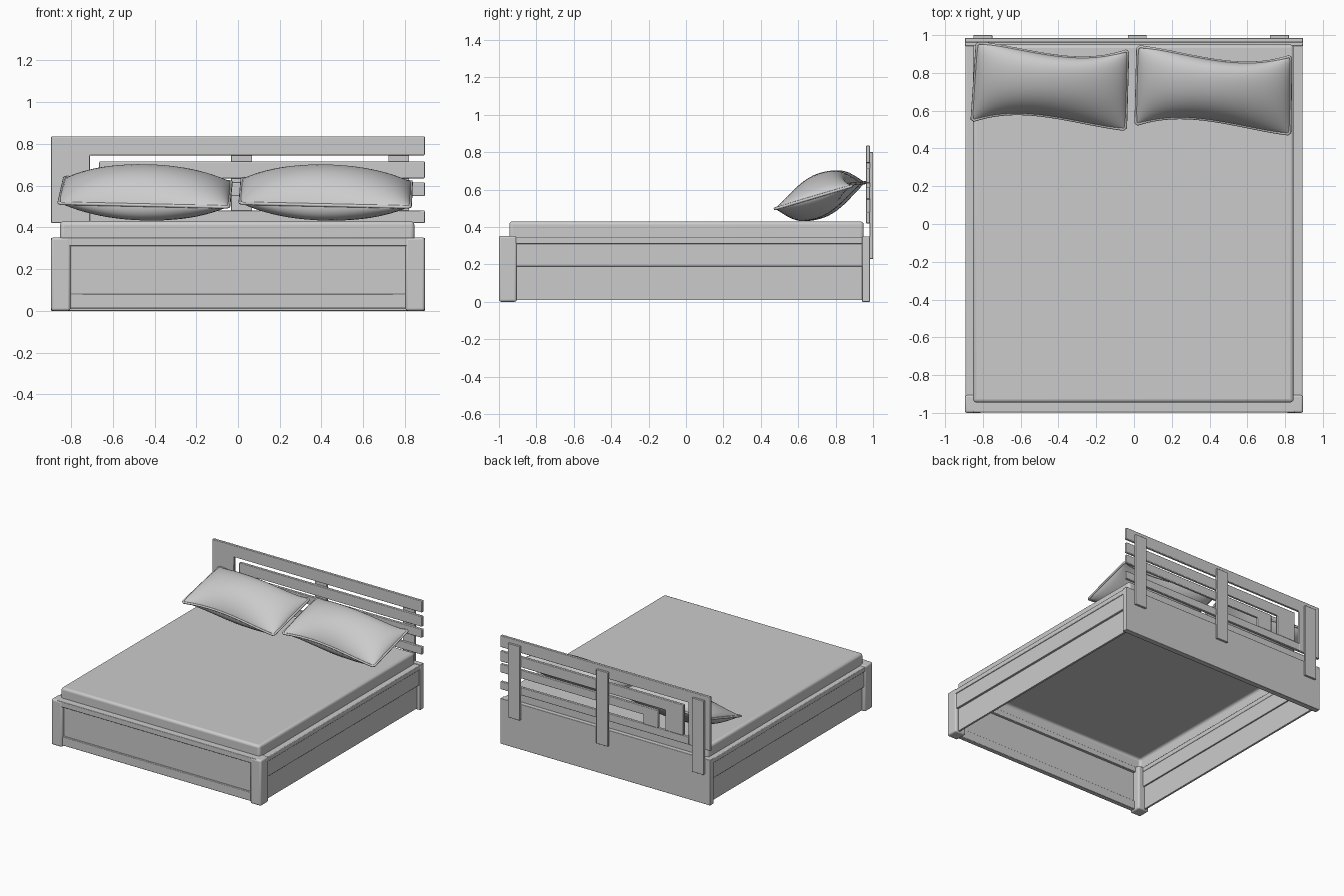
import bpy, bmesh, math
from mathutils import Vector

cube = bpy.data.objects.get("Cube")
if cube:
    bpy.data.objects.remove(cube, do_unlink=True)

grey = bpy.data.materials.new("plain grey")
grey.use_nodes = True
COLOUR = (0.6, 0.6, 0.6, 1)
grey.diffuse_color = COLOUR
grey.node_tree.nodes["Principled BSDF"].inputs["Base Color"].default_value = COLOUR


def finish(bm, name, bevel=0.0, segments=2, angle=35):
    bmesh.ops.recalc_face_normals(bm, faces=bm.faces)
    mesh = bpy.data.meshes.new(name)
    bm.to_mesh(mesh)
    bm.free()
    mesh.materials.append(grey)
    ob = bpy.data.objects.new(name, mesh)
    bpy.context.collection.objects.link(ob)
    if bevel:
        mod = ob.modifiers.new("soft edges", 'BEVEL')
        mod.width, mod.segments = bevel, segments
    bpy.ops.object.select_all(action='DESELECT')
    ob.select_set(True)
    bpy.context.view_layer.objects.active = ob
    bpy.ops.object.shade_smooth_by_angle(angle=math.radians(angle))
    return ob


def prism(name, outline, lo, hi, bevel=0.0, segments=2, open_bottom=False):
    """Extrude an x-z outline along y."""
    bm = bmesh.new()
    face = bm.faces.new([bm.verts.new((x, lo, z)) for x, z in outline])
    extruded = bmesh.ops.extrude_face_region(bm, geom=[face])["geom"]
    moved = [g for g in extruded if isinstance(g, bmesh.types.BMVert)]
    bmesh.ops.translate(bm, verts=moved, vec=(0, hi - lo, 0))
    if open_bottom:
        bmesh.ops.recalc_face_normals(bm, faces=bm.faces)
        bm.normal_update()
        bottom = [f for f in bm.faces if f.normal.z < -0.9]
        bmesh.ops.delete(bm, geom=bottom, context='FACES')
    return finish(bm, name, bevel, segments)


def box(name, xs, ys, zs, bevel=0.0, segments=2, open_bottom=False):
    outline = [(xs[0], zs[0]), (xs[1], zs[0]), (xs[1], zs[1]), (xs[0], zs[1])]
    return prism(name, outline, *ys, bevel, segments, open_bottom)


# Mattress: a shell, open underneath
box("mattress", (-0.852, 0.845), (-0.945, 0.95), (0.345, 0.43), 0.018, 3, open_bottom=True)

# Footboard: rails around a recessed panel
box("foot_top_rail", (-0.85, 0.85), (-0.998, -0.94), (0.31, 0.352), 0.004)
box("foot_panel", (-0.81, 0.81), (-0.975, -0.96), (0.07, 0.315))
box("foot_bottom_rail", (-0.81, 0.81), (-0.99, -0.953), (0.012, 0.08), 0.004)

# Legs and side boards, mirrored left to right
for side, word in ((1, "left"), (-1, "right")):
    def sx(a, b):
        return sorted((side * a, side * b))
    box(word + "_front_leg", sx(0.803, 0.895), (-1.0, -0.905), (0, 0.352), 0.012, 3)
    box(word + "_top_rail", sx(0.842, 0.892), (-0.92, 0.95), (0.31, 0.346), 0.004)
    box(word + "_side_rail", sx(0.845, 0.886), (-0.92, 0.95), (0.19, 0.312), 0.003)
    box(word + "_lower_panel", sx(0.855, 0.87), (-0.92, 0.95), (0.01, 0.195))

# Back panel and rear posts
box("back_panel", (-0.895, 0.895), (0.942, 0.984), (0, 0.35), 0.003)
for i, x in enumerate((-0.80, 0.017, 0.77)):
    box("rear_post_%d" % (i + 1), (x - 0.05, x + 0.05), (0.982, 1.0), (0.23, 0.80), 0.002)

# Headboard: nested bent slats above a straight bottom slat
SLATS = ((-0.895, 0.835, 0.09, 0.185, 0.42), (-0.665, 0.715, 0.08, 0.155, 0.478),
         (-0.45, 0.615, 0.065, 0.125, 0.478))
for i, (x, top, bar, leg, foot) in enumerate(SLATS):
    outline = [(x, foot), (x + leg, foot), (x + leg, top - bar),
               (0.895, top - bar), (0.895, top), (x, top)]
    prism("headboard_slat_%d" % (i + 1), outline, 0.962, 0.984, 0.004)
box("headboard_bottom_slat", (-0.712, 0.895), (0.962, 0.984), (0.42, 0.48), 0.004)


def pillow(name, corners, nu=28, nv=20):
    """Cushion from four seam corners: front -x, front +x, back +x, back -x."""
    fl, fr, br, bl = [Vector(c) for c in corners]

    def seam(u, v):
        # pinch each long edge inwards, off-centre to opposite sides
        a, b = (u + 1) / 2, (v + 1) / 2
        p = (fl * (1 - a) + fr * a) * (1 - b) + (bl * (1 - a) + br * a) * b
        p.y -= 0.048 * v * (1 - u * u) * (abs(v) + 0.75 * u * v)
        return p

    bm = bmesh.new()
    us = [-math.cos(math.pi * i / nu) for i in range(nu + 1)]
    vs = [-math.cos(math.pi * j / nv) for j in range(nv + 1)]
    for sign in (1, -1):
        rows = []
        for v in vs:
            row = []
            for u in us:
                h = max(0, 1 - u * u) ** 0.55 * max(0, 1 - v * v) ** 0.62
                row.append(bm.verts.new(seam(u, v) + Vector((0, 0.01, 0.123)) * h * sign))
            rows.append(row)
        for r, s in zip(rows, rows[1:]):
            for i in range(nu):
                bm.faces.new((r[i], r[i + 1], s[i + 1], s[i]))
    bmesh.ops.remove_doubles(bm, verts=bm.verts, dist=1e-5)
    finish(bm, name, angle=60)

    # piping along the seam
    loop = ([seam(u, -1) for u in us[2:-2]] + [seam(1, v) for v in vs[2:-2]]
            + [seam(u, 1) for u in us[::-1][2:-2]] + [seam(-1, v) for v in vs[::-1][2:-2]])
    curve = bpy.data.curves.new(name + "_piping", 'CURVE')
    curve.dimensions = '3D'
    curve.bevel_depth = 0.008
    curve.bevel_resolution = 2
    spline = curve.splines.new('POLY')
    spline.points.add(len(loop) - 1)
    for pt, p in zip(spline.points, loop):
        pt.co = (*p, 1)
    spline.use_cyclic_u = True
    curve.materials.append(grey)
    bpy.context.collection.objects.link(bpy.data.objects.new(name + "_piping", curve))


pillow("right_pillow", ((-0.858, 0.545, 0.515), (-0.045, 0.50, 0.497),
                        (-0.033, 0.92, 0.62), (-0.83, 0.96, 0.638)))
pillow("left_pillow", ((0.01, 0.525, 0.515), (0.825, 0.475, 0.497),
                       (0.83, 0.89, 0.62), (0.02, 0.94, 0.635)))
